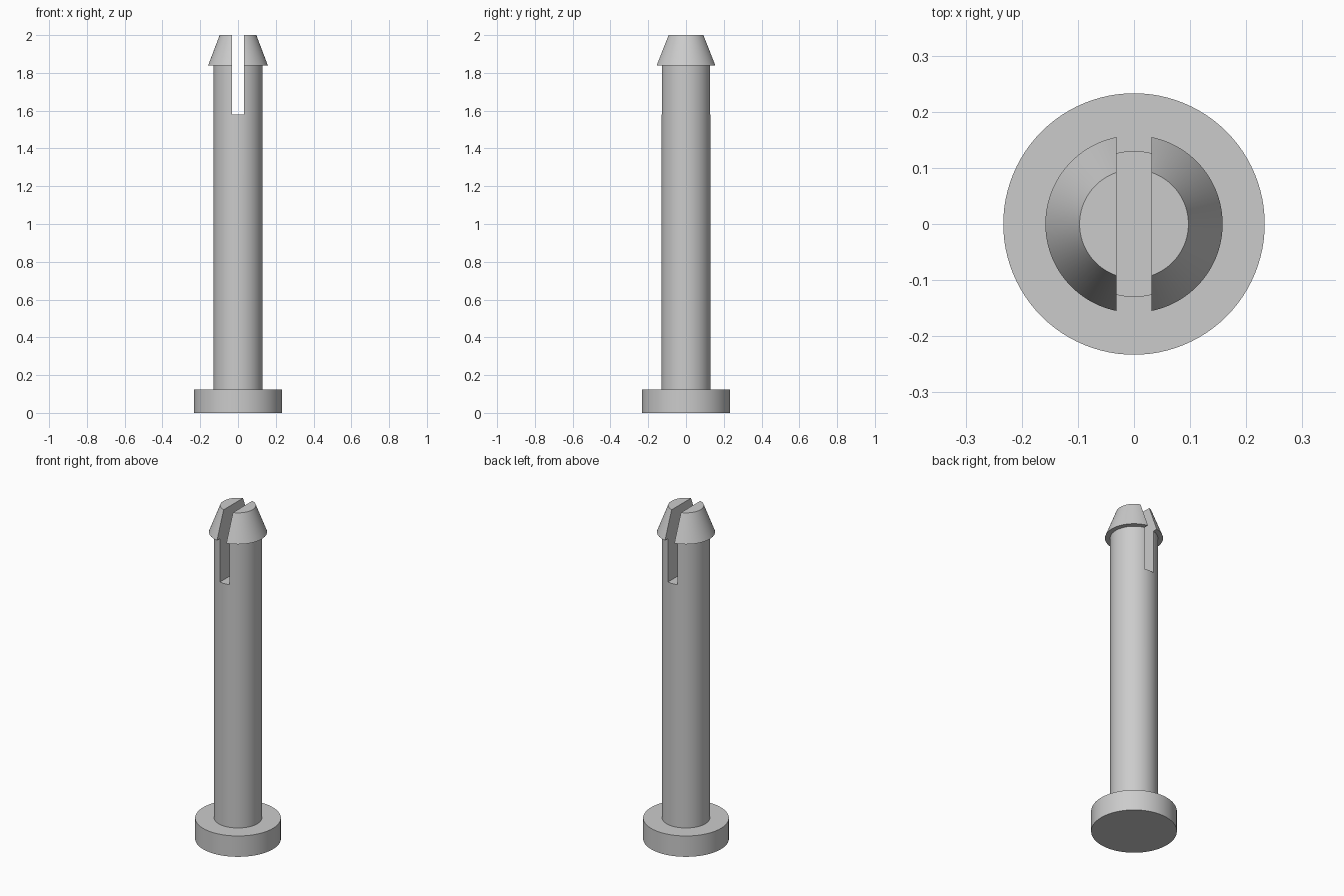
import bpy
import bmesh
from math import tau, radians
from mathutils import Matrix, Vector

cube = bpy.data.objects.get("Cube")
if cube:
    bpy.data.objects.remove(cube, do_unlink=True)

FLANGE_R, SHAFT_R, BARB_R, TIP_R = 0.233, 0.13, 0.158, 0.097
FLANGE_TOP, SLOT_BOTTOM, BARB_Z, TOP = 0.125, 1.58, 1.84, 2.0
SLOT_WIDTH = 0.062

grey = bpy.data.materials.new("plain_grey")
grey.use_nodes = True
grey.diffuse_color = (0.6, 0.6, 0.6, 1)
grey.node_tree.nodes["Principled BSDF"].inputs["Base Color"].default_value = (0.6, 0.6, 0.6, 1)


def add_object(name, bm):
    bmesh.ops.recalc_face_normals(bm, faces=bm.faces)
    mesh = bpy.data.meshes.new(name)
    bm.to_mesh(mesh)
    bm.free()
    mesh.materials.append(grey)
    obj = bpy.data.objects.new(name, mesh)
    bpy.context.collection.objects.link(obj)
    return obj


def lathe(name, profile, steps=96):
    """Revolve (radius, z) points around the z axis."""
    bm = bmesh.new()
    verts = [bm.verts.new((r, 0, z)) for r, z in profile]
    edges = [bm.edges.new(pair) for pair in zip(verts, verts[1:])]
    bmesh.ops.spin(bm, geom=verts + edges, cent=(0, 0, 0), axis=(0, 0, 1),
                   angle=tau, steps=steps, use_merge=True)
    bmesh.ops.remove_doubles(bm, verts=bm.verts, dist=1e-5)
    # Close the flat bottom and top
    rims = [e for e in bm.edges if e.is_boundary]
    bmesh.ops.holes_fill(bm, edges=rims, sides=0)
    return add_object(name, bm)


# Flanged pin with a tapered barb at the tip
pin = lathe("slotted_pin", [
    (FLANGE_R, 0), (FLANGE_R, FLANGE_TOP), (SHAFT_R, FLANGE_TOP),
    (SHAFT_R, BARB_Z), (BARB_R, BARB_Z), (TIP_R, TOP)])

# Slot running front to back through the tip
bm = bmesh.new()
height = TOP + 0.1 - SLOT_BOTTOM
bmesh.ops.create_cube(bm, size=1, matrix=(
    Matrix.Translation((0, 0, SLOT_BOTTOM + height / 2))
    @ Matrix.Diagonal(Vector((SLOT_WIDTH, 1, height, 1)))))
cutter = add_object("slot_cutter", bm)
cutter.hide_render = True

slot = pin.modifiers.new("slot", 'BOOLEAN')
slot.operation = 'DIFFERENCE'
slot.solver = 'EXACT'
slot.object = cutter

bpy.ops.object.select_all(action='DESELECT')
pin.select_set(True)
bpy.context.view_layer.objects.active = pin
bpy.ops.object.modifier_apply(modifier=slot.name)
bpy.data.objects.remove(cutter, do_unlink=True)
bpy.ops.object.shade_smooth_by_angle(angle=radians(30))
